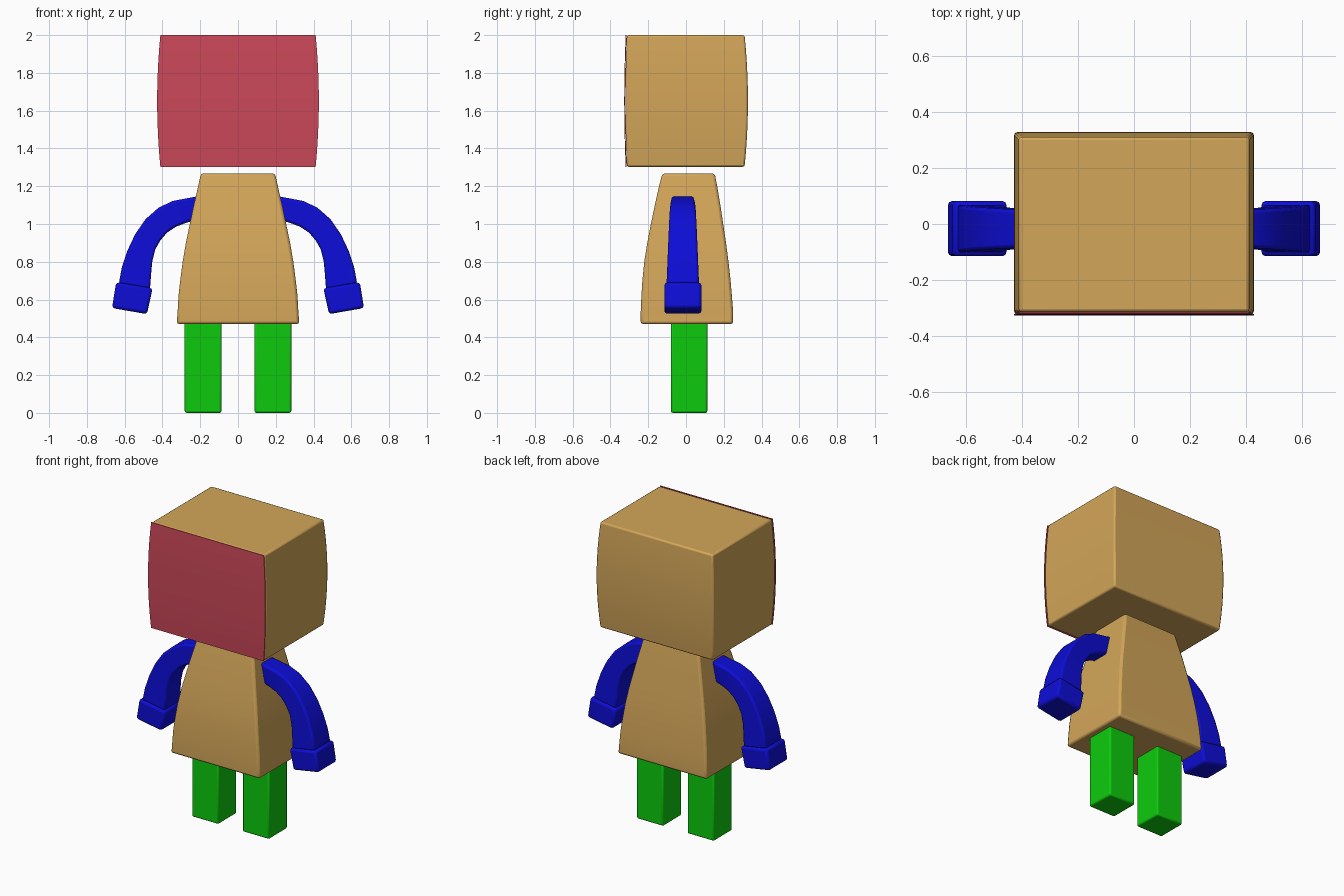
import bpy, bmesh, math

old = bpy.data.objects.get("Cube")
if old:
    bpy.data.objects.remove(old, do_unlink=True)


def material(name, rgb):
    m = bpy.data.materials.new(name)
    m.use_nodes = True
    m.diffuse_color = (*rgb, 1)
    m.node_tree.nodes["Principled BSDF"].inputs["Base Color"].default_value = (*rgb, 1)
    return m


tan = material("tan", (0.65, 0.38, 0.10))
red = material("rose red", (0.60, 0.065, 0.10))
blue = material("blue", (0.004, 0.004, 0.68))
green = material("green", (0.004, 0.60, 0.004))


def loft(name, sections, mat, bevel=0.012):
    """Skin four-sided sections, each (xz point, xz point, front y, back y)."""
    bm = bmesh.new()
    rings = []
    for (ax, az), (bx, bz), y0, y1 in sections:
        corners = ((ax, y0, az), (bx, y0, bz), (bx, y1, bz), (ax, y1, az))
        rings.append([bm.verts.new(c) for c in corners])
    for lo, hi in zip(rings, rings[1:]):
        for i in range(4):
            j = (i + 1) % 4
            bm.faces.new((lo[i], lo[j], hi[j], hi[i]))
    bm.faces.new(rings[0][::-1])
    bm.faces.new(rings[-1])
    bmesh.ops.recalc_face_normals(bm, faces=bm.faces)
    mesh = bpy.data.meshes.new(name)
    bm.to_mesh(mesh)
    bm.free()
    mesh.materials.append(mat)
    ob = bpy.data.objects.new(name, mesh)
    bpy.context.collection.objects.link(ob)
    if bevel:
        mod = ob.modifiers.new("soft_edges", "BEVEL")
        mod.width, mod.segments = bevel, 2
        mod.limit_method, mod.angle_limit = "ANGLE", math.radians(40)
    bpy.ops.object.select_all(action="DESELECT")
    bpy.context.view_layer.objects.active = ob
    ob.select_set(True)
    bpy.ops.object.shade_smooth_by_angle(angle=math.radians(30))
    return ob


def level(z, w, y0, y1):
    return (-w, z), (w, z), y0, y1


# Head with gently bulging sides, and the thin face panel following its front
head, panel = [], []
steps = 12
for i in range(steps + 1):
    t = i / steps
    z = 1.303 + 0.697 * t
    bulge = 1 - (2 * t - 1) ** 2
    w = 0.411 + 0.017 * bulge
    front = -0.313 - 0.008 * bulge
    head.append(level(z, w, front, 0.31 + 0.018 * bulge))
    panel.append(level(z, w, front - 0.006, front - 0.001))
loft("head", head, tan, 0.01)
loft("face_panel", panel, red, 0)

# Flared body
body = [(0.47, 0.325, -0.24, 0.25), (0.53, 0.32, -0.24, 0.25),
        (0.62, 0.315, -0.236, 0.243), (0.70, 0.306, -0.231, 0.236),
        (0.80, 0.293, -0.221, 0.225), (0.90, 0.276, -0.205, 0.212),
        (1.00, 0.255, -0.186, 0.197), (1.10, 0.234, -0.165, 0.182),
        (1.20, 0.211, -0.143, 0.165), (1.268, 0.196, -0.125, 0.152)]
loft("body", [level(*s) for s in body], tan, 0.014)

# Arm outline as pairs of outer and inner (x, z) points, shoulder to wrist
arm = [((0.20, 1.15), (0.22, 1.02)), ((0.26, 1.138), (0.27, 1.008)),
       ((0.345, 1.122), (0.33, 0.985)), ((0.42, 1.087), (0.375, 0.955)),
       ((0.49, 1.025), (0.412, 0.912)), ((0.545, 0.945), (0.438, 0.865)),
       ((0.585, 0.86), (0.454, 0.80)), ((0.615, 0.77), (0.46, 0.735)),
       ((0.631, 0.685), (0.466, 0.655))]
hand = [((0.645, 0.692), (0.452, 0.66)), ((0.667, 0.555), (0.482, 0.523))]

for side, sign in (("left", 1), ("right", -1)):
    def flip(p):
        return sign * p[0], p[1]

    sections = []
    for i, (outer, inner) in enumerate(arm):
        half = 0.058 + 0.028 * i / (len(arm) - 1)
        sections.append((flip(outer), flip(inner), -0.017 - half, -0.017 + half))
    loft(side + "_arm", sections, blue)
    loft(side + "_hand", [(flip(a), flip(b), -0.115, 0.082) for a, b in hand], blue, 0.015)
    # Straight square leg
    loft(side + "_leg", [(flip((0.088, z)), flip((0.282, z)), -0.08, 0.113)
                         for z in (0.0, 0.49)], green, 0.01)
